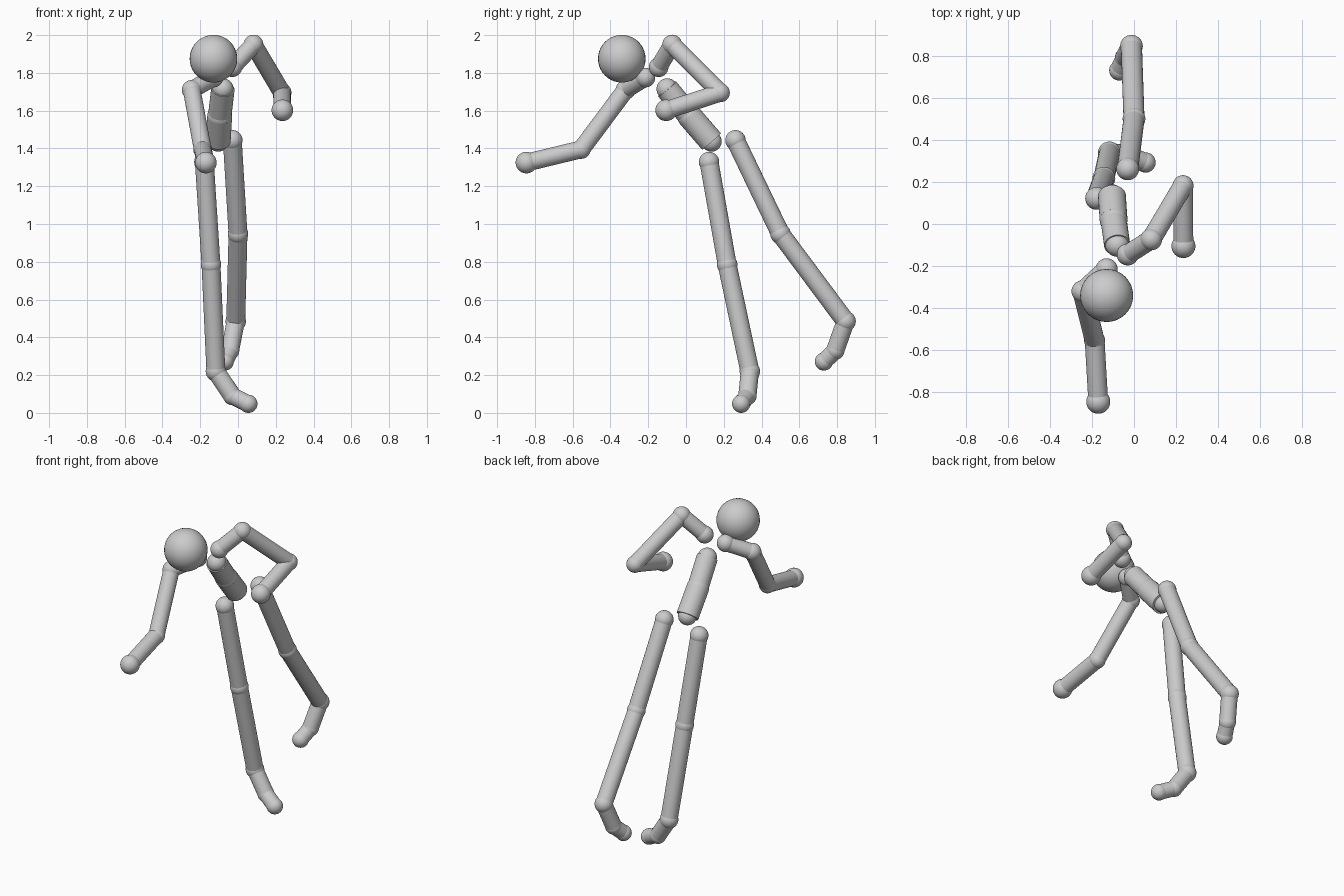
import bpy
from mathutils import Vector

if "Cube" in bpy.data.objects:
    bpy.data.objects.remove(bpy.data.objects["Cube"])

grey = bpy.data.materials.new("grey")
grey.diffuse_color = (0.6, 0.6, 0.6, 1)
grey.use_nodes = True
grey.node_tree.nodes["Principled BSDF"].inputs["Base Color"].default_value = grey.diffuse_color


def finish(name):
    ob = bpy.context.object
    ob.name = name
    ob.data.materials.append(grey)
    bpy.ops.object.shade_smooth_by_angle()


def ball(name, p, r):
    bpy.ops.mesh.primitive_uv_sphere_add(segments=32, ring_count=20, radius=r, location=p)
    finish(name)


def rod(name, a, b, r):
    a, b = Vector(a), Vector(b)
    d = b - a
    bpy.ops.mesh.primitive_cylinder_add(vertices=32, radius=r, depth=d.length,
                                        location=(a + b) / 2,
                                        rotation=d.to_track_quat('Z', 'Y').to_euler())
    finish(name)


def chain(side, joints, bones):
    """Balls at named joints, joined by named rods."""
    for name, p, r in joints:
        ball(side + name, p, r)
    for (name, r), j, k in zip(bones, joints, joints[1:]):
        rod(side + name, j[1], k[1], r)


# Head
ball("head", (-0.13, -0.34, 1.875), 0.126)

# Torso
chain("", [("neck_base", (-0.08, -0.10, 1.715), 0.056),
           ("waist", (-0.097, 0.02, 1.57), 0.066),
           ("pelvis", (-0.105, 0.135, 1.437), 0.054)],
      [("chest", 0.062), ("abdomen", 0.066)])

# Arms
arm_bones = [("collar", 0.046), ("upper_arm", 0.047), ("forearm", 0.047)]
arms = {
    "right_": [(-0.13, -0.215, 1.775), (-0.245, -0.32, 1.71),
               (-0.187, -0.555, 1.395), (-0.17, -0.845, 1.325)],
    "left_": [(-0.03, -0.145, 1.83), (0.082, -0.073, 1.95),
              (0.233, 0.182, 1.695), (0.235, -0.105, 1.602)],
}
for side, pts in arms.items():
    names = zip(("collar_joint", "shoulder", "elbow", "hand"), pts,
                (0.052, 0.052, 0.05, 0.057))
    chain(side, list(names), arm_bones)

# Legs
leg_bones = [("thigh", 0.05), ("shin", 0.05), ("foot", 0.048), ("toes", 0.045)]
legs = {
    "right_": [(-0.178, 0.122, 1.328), (-0.143, 0.218, 0.785), (-0.117, 0.338, 0.22),
               (-0.03, 0.325, 0.09), (0.055, 0.292, 0.048)],
    "left_": [(-0.03, 0.262, 1.443), (0.0, 0.5, 0.948), (-0.012, 0.845, 0.485),
              (-0.042, 0.79, 0.33), (-0.07, 0.73, 0.272)],
}
for side, pts in legs.items():
    names = zip(("hip", "knee", "ankle", "toe_joint", "toe_tip"), pts,
                (0.054, 0.054, 0.054, 0.049, 0.048))
    chain(side, list(names), leg_bones)
